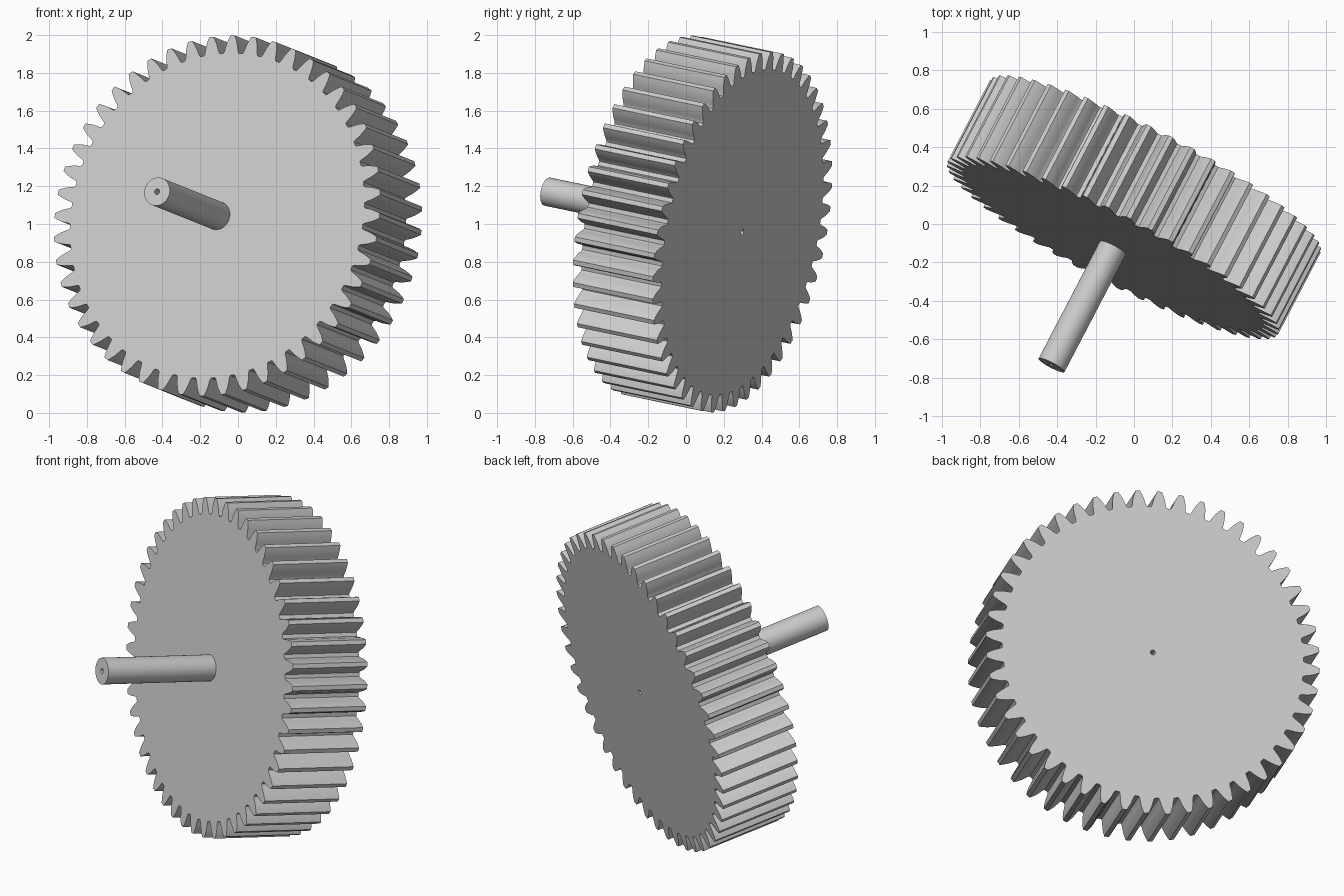
import bpy
import bmesh
from math import pi, cos, sin, radians
from mathutils import Vector, Matrix

cube = bpy.data.objects.get("Cube")
if cube:
    bpy.data.objects.remove(cube, do_unlink=True)

# Main dimensions
TEETH = 48
GEAR_DEPTH = 0.485
SHAFT_LENGTH = 0.70
SHAFT_RADIUS = 0.076
BORE_RADIUS = 0.015

# Tilted frame: local z runs along the axle towards the back, local x is level
axis = Vector((0.455, 0.872, -0.182)).normalized()
side = axis.cross(Vector((0, 0, 1)))
side = -side.normalized()
up = axis.cross(side)
frame = Matrix((side, up, axis)).transposed().to_4x4()
gear_centre = Vector((0, 0.087, 1.0))

# Single grey material
grey = bpy.data.materials.new("light grey")
grey.use_nodes = True
colour = (0.6, 0.6, 0.6, 1)
grey.diffuse_color = colour
grey.node_tree.nodes["Principled BSDF"].inputs["Base Color"].default_value = colour


def circle(radius, count):
    return [(radius * cos(2 * pi * i / count), radius * sin(2 * pi * i / count))
            for i in range(count)]


def gear_outline():
    # One tooth flank as (radius, half width in pitches), mirrored and repeated
    flank = [(0.875, 0.40), (0.885, 0.35), (0.905, 0.305), (0.925, 0.26),
             (0.95, 0.18), (0.97, 0.10)]
    tooth = [(r, -w) for r, w in flank] + [(r, w) for r, w in reversed(flank)]
    pitch = 2 * pi / TEETH
    return [(r * cos((n + w) * pitch), r * sin((n + w) * pitch))
            for n in range(TEETH) for r, w in tooth]


def bored_prism(name, outline, depth, centre):
    # Filled outline with a centre hole, extruded along the axle
    curve = bpy.data.curves.new(name, "CURVE")
    curve.dimensions = "2D"
    curve.fill_mode = "BOTH"
    curve.extrude = depth / 2
    for points in (outline, circle(BORE_RADIUS, 16)):
        spline = curve.splines.new("POLY")
        spline.points.add(len(points) - 1)
        for point, (x, y) in zip(spline.points, points):
            point.co = (x, y, 0, 1)
        spline.use_cyclic_u = True
    obj = bpy.data.objects.new(name, curve)
    bpy.context.collection.objects.link(obj)
    obj.matrix_world = Matrix.Translation(centre) @ frame
    bpy.ops.object.select_all(action="DESELECT")
    obj.select_set(True)
    bpy.context.view_layer.objects.active = obj
    bpy.ops.object.convert(target="MESH")
    obj = bpy.context.object

    # Weld caps to walls
    bm = bmesh.new()
    bm.from_mesh(obj.data)
    bmesh.ops.remove_doubles(bm, verts=bm.verts, dist=0.0001)
    bmesh.ops.recalc_face_normals(bm, faces=bm.faces)
    bm.to_mesh(obj.data)
    bm.free()
    obj.data.materials.clear()
    obj.data.materials.append(grey)
    bpy.ops.object.shade_smooth_by_angle(angle=radians(25))
    return obj


# Toothed wheel
bored_prism("gear_wheel", gear_outline(), GEAR_DEPTH, gear_centre)

# Shaft standing out of the front face
shaft_offset = (GEAR_DEPTH + SHAFT_LENGTH) / 2
bored_prism("shaft", circle(SHAFT_RADIUS, 48), SHAFT_LENGTH,
            gear_centre - axis * shaft_offset)
